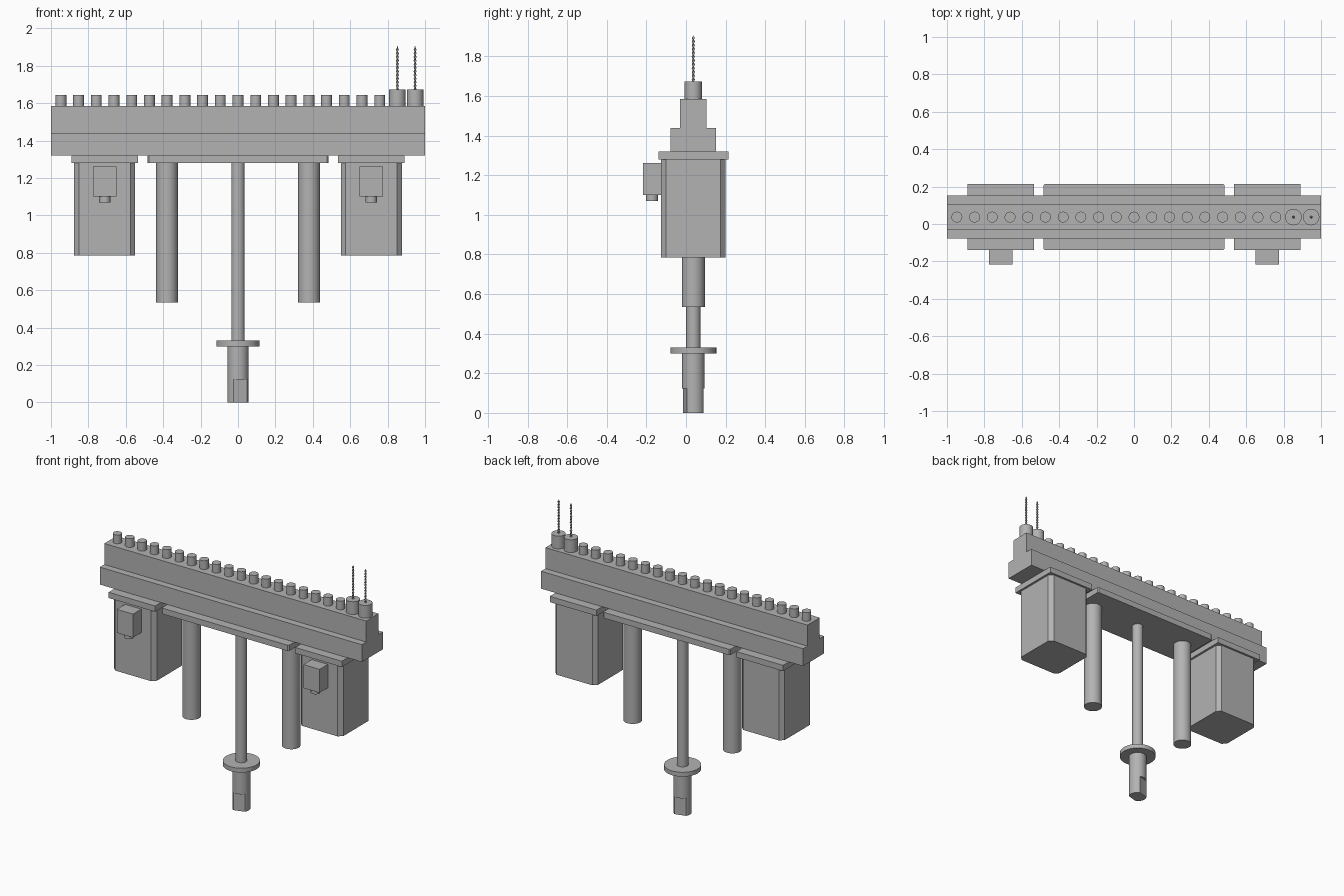
import bpy, bmesh
from math import sin, cos, pi, radians

if "Cube" in bpy.data.objects:
    bpy.data.objects.remove(bpy.data.objects["Cube"])

GREY = (0.45, 0.45, 0.45, 1)
metal = bpy.data.materials.new("grey metal")
metal.use_nodes = True
metal.diffuse_color = GREY
metal.node_tree.nodes["Principled BSDF"].inputs["Base Color"].default_value = GREY

YC = 0.037  # centre plane of the machine


def finish(name, bm, smooth=False):
    bmesh.ops.recalc_face_normals(bm, faces=bm.faces)
    mesh = bpy.data.meshes.new(name)
    bm.to_mesh(mesh)
    bm.free()
    mesh.materials.append(metal)
    obj = bpy.data.objects.new(name, mesh)
    bpy.context.collection.objects.link(obj)
    if smooth:
        bpy.ops.object.select_all(action="DESELECT")
        obj.select_set(True)
        bpy.context.view_layer.objects.active = obj
        bpy.ops.object.shade_smooth_by_angle(angle=radians(35))
    return obj


def prism(name, outline, z0, z1, smooth=False):
    """Extrude a flat outline upward."""
    bm = bmesh.new()
    face = bm.faces.new([bm.verts.new((x, y, z0)) for x, y in outline])
    top = bmesh.ops.extrude_face_region(bm, geom=[face])["geom"]
    verts = [v for v in top if isinstance(v, bmesh.types.BMVert)]
    bmesh.ops.translate(bm, verts=verts, vec=(0, 0, z1 - z0))
    return finish(name, bm, smooth)


def block(name, x, y, hx, hy, z0, z1, cut=0):
    """Upright box, with chamfered vertical corners when cut is set."""
    pts = []
    for sx, sy in ((1, 1), (-1, 1), (-1, -1), (1, -1)):
        a = (x + sx * (hx - cut), y + sy * hy)
        b = (x + sx * hx, y + sy * (hy - cut))
        pts += ([b, a] if sx == sy else [a, b]) if cut else [b]
    return prism(name, pts, z0, z1)


def cylinder(name, x, y, r, z0, z1, n=32):
    ring = [(x + r * cos(2 * pi * i / n), y + r * sin(2 * pi * i / n)) for i in range(n)]
    return prism(name, ring, z0, z1, True)


def drill(name, x, y, r, z0, z1, turns=6, steps=72, n=8):
    """Twisted flat-oval bit closing to a point."""
    bm = bmesh.new()
    rings = []
    for s in range(steps + 1):
        t = s / steps
        a = 2 * pi * turns * t
        k = r * min(1, (1 - t) * 20 + 0.1)
        ring = []
        for i in range(n):
            u, v = k * cos(2 * pi * i / n), 0.5 * k * sin(2 * pi * i / n)
            ring.append(bm.verts.new((x + u * cos(a) - v * sin(a),
                                      y + u * sin(a) + v * cos(a), z0 + (z1 - z0) * t)))
        rings.append(ring)
    for lo, hi in zip(rings, rings[1:]):
        for i in range(n):
            j = (i + 1) % n
            bm.faces.new((lo[i], lo[j], hi[j], hi[i]))
    bm.faces.new(rings[0])
    bm.faces.new(rings[-1])
    return finish(name, bm, True)


# Stepped spindle housing
block("housing_lower", 0, YC, 1, 0.115, 1.32, 1.44)
block("housing_upper", 0, YC, 1, 0.067, 1.44, 1.585)
block("centre_plate", 0, YC, 0.485, 0.177, 1.28, 1.32, 0.008)

# Motors, guide columns and connection boxes on both sides
for side, s in (("right", -1), ("left", 1)):
    mx = 0.7125 * s
    block(side + "_motor_flange", mx, YC, 0.178, 0.177, 1.28, 1.32)
    block(side + "_motor", mx, YC, 0.163, 0.163, 0.785, 1.28, 0.026)
    block(side + "_connection_box", mx, -0.17, 0.062, 0.046, 1.1, 1.262)
    cylinder(side + "_cable_gland", mx, -0.172, 0.03, 1.07, 1.1)
    cylinder(side + "_guide_column", 0.38 * s, YC, 0.058, 0.535, 1.28)

# Central drive shaft with collar and coupling
cylinder("drive_shaft", 0, YC, 0.036, 0.33, 1.28)
cylinder("shaft_collar", 0, YC, 0.116, 0.3, 0.33, 48)
cylinder("coupling", 0, YC, 0.057, 0.122, 0.3)

# Coupling end with two opposite wrench flats
arcs = []
for start in (-33, 147):
    for i in range(13):
        a = radians(start + 97 * i / 12)
        arcs.append((0.057 * cos(a), YC + 0.057 * sin(a)))
prism("coupling_flats", arcs, 0, 0.122, True)

# Row of spindles, the last two carrying chucks and drill bits
for i in range(21):
    x = -0.947 + i * 0.0947
    if i < 19:
        cylinder("spindle_%d" % (i + 1), x, YC, 0.029, 1.585, 1.645, 24)
    else:
        cylinder("chuck_%d" % (i - 18), x, YC, 0.044, 1.585, 1.673, 32)
        drill("drill_bit_%d" % (i - 18), x, YC, 0.008, 1.673, 1.905)
